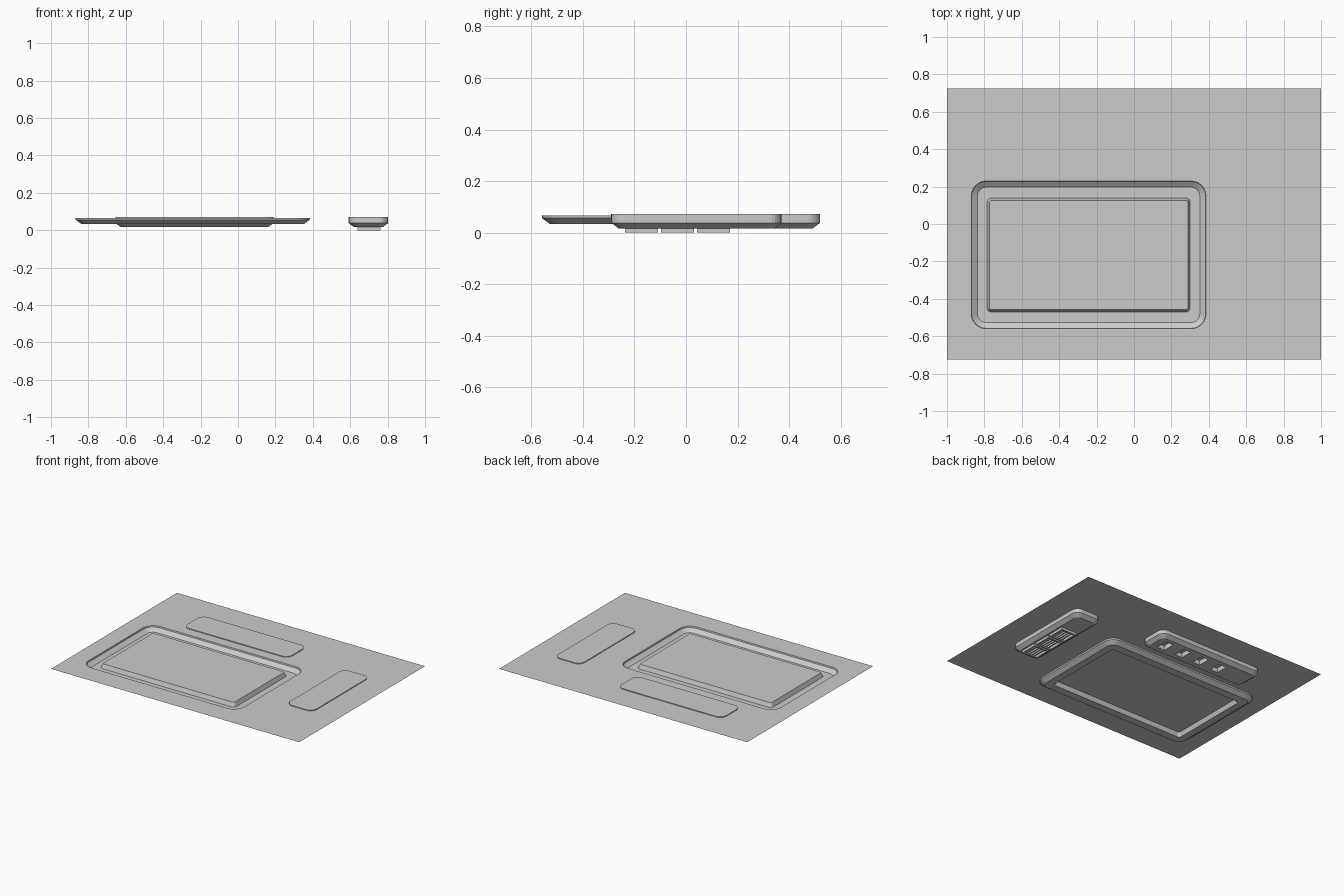
import bpy, bmesh
from math import pi, cos, sin

cube = bpy.data.objects.get("Cube")
if cube:
    bpy.data.objects.remove(cube, do_unlink=True)

grey = bpy.data.materials.new("plain_grey")
grey.use_nodes = True
grey.diffuse_color = (0.6, 0.6, 0.6, 1)
grey.node_tree.nodes["Principled BSDF"].inputs["Base Color"].default_value = (0.6, 0.6, 0.6, 1)

SHEET_Z = 0.066


def rounded_rect(box, inset, radius, z, steps=6):
    """Loop of points around a rectangle with rounded corners."""
    x0, x1, y0, y1 = box
    x0, x1, y0, y1 = x0 + inset, x1 - inset, y0 + inset, y1 - inset
    r = radius
    corners = [(x1 - r, y1 - r), (x0 + r, y1 - r), (x0 + r, y0 + r), (x1 - r, y0 + r)]
    points = []
    for i, (cx, cy) in enumerate(corners):
        for k in range(steps + 1):
            a = pi / 2 * (i + k / steps)
            points.append((cx + r * cos(a), cy + r * sin(a), z))
    return points


def finish(name, bm):
    mesh = bpy.data.meshes.new(name)
    bm.to_mesh(mesh)
    bm.free()
    mesh.materials.append(grey)
    obj = bpy.data.objects.new(name, mesh)
    bpy.context.collection.objects.link(obj)
    return obj


def loft(name, loops, cap_first):
    """Skin successive loops, closing the last one and optionally the first."""
    bm = bmesh.new()
    rings = [[bm.verts.new(p) for p in loop] for loop in loops]
    for a, b in zip(rings, rings[1:]):
        for i in range(len(a)):
            j = (i + 1) % len(a)
            bm.faces.new((a[i], a[j], b[j], b[i]))
    bm.faces.new(rings[-1])
    if cap_first:
        bm.faces.new(rings[0])
    bmesh.ops.remove_doubles(bm, verts=bm.verts, dist=1e-5)
    bmesh.ops.recalc_face_normals(bm, faces=bm.faces)
    # an open sheet faces upward
    if not cap_first:
        top = max(bm.faces, key=lambda f: f.calc_area())
        if top.normal.z < 0:
            bmesh.ops.reverse_faces(bm, faces=bm.faces)
    return finish(name, bm)


def boxes(name, extents):
    """One object made of axis-aligned boxes (x0, x1, y0, y1, z0, z1)."""
    bm = bmesh.new()
    for x0, x1, y0, y1, z0, z1 in extents:
        made = bmesh.ops.create_cube(bm, size=1)["verts"]
        bmesh.ops.scale(bm, vec=(x1 - x0, y1 - y0, z1 - z0), verts=made)
        bmesh.ops.translate(bm, vec=((x0 + x1) / 2, (y0 + y1) / 2, (z0 + z1) / 2), verts=made)
    return finish(name, bm)


def cut(target, cutter):
    mod = target.modifiers.new("cut", "BOOLEAN")
    mod.operation = "DIFFERENCE"
    mod.solver = "EXACT"
    mod.object = cutter
    cutter.hide_render = True
    cutter.hide_viewport = True
    cutter.display_type = "WIRE"


# Thin sheet with a pressed tray and a raised centre panel
sheet = (-1, 1, -0.725, 0.725)
tray = (-0.87, 0.385, -0.56, 0.23)
panel = (-0.785, 0.3, -0.47, 0.138)
loft("sheet_with_tray", [
    rounded_rect(sheet, 0, 0, SHEET_Z),
    rounded_rect(tray, 0, 0.08, SHEET_Z),
    rounded_rect(tray, 0.002, 0.078, 0.056),
    rounded_rect(tray, 0.033, 0.047, 0.033),
    rounded_rect(panel, 0, 0.02, 0.033),
    rounded_rect(panel, 0.012, 0.012, 0.063),
], cap_first=False)


# Two closed pods through the sheet, tapered underneath
def pod(name, box):
    return loft(name, [
        rounded_rect(box, 0, 0.05, 0.072),
        rounded_rect(box, 0, 0.05, 0.038),
        rounded_rect(box, 0.028, 0.03, 0.017),
    ], cap_first=True)


back_pod = pod("back_pod", (-0.655, 0.19, 0.305, 0.52))
side_pod = pod("side_pod", (0.592, 0.803, -0.29, 0.37))

# Four slots under the back pod
slots = []
for i in range(4):
    x = 0.08 - 0.152 * i
    slots.append((x - 0.03, x + 0.03, 0.37, 0.46, 0, 0.05))
cut(back_pod, boxes("slot_cutter", slots))

# Three square sockets under the side pod, each a frame with inner ribs
for i in range(3):
    y0 = -0.237 + 0.14 * i
    y1 = y0 + 0.128
    x0, x1, t = 0.64, 0.763, 0.012
    parts = [
        (x0, x0 + t, y0, y1, 0, 0.018),
        (x1 - t, x1, y0, y1, 0, 0.018),
        (x0 + t, x1 - t, y0, y0 + t, 0, 0.018),
        (x0 + t, x1 - t, y1 - t, y1, 0, 0.018),
    ]
    for k in range(4):
        x = x0 + 0.03 + 0.021 * k
        parts.append((x - 0.004, x + 0.004, y0 + t, y1 - t, 0.005, 0.018))
    boxes(f"socket_{i + 1}", parts)
